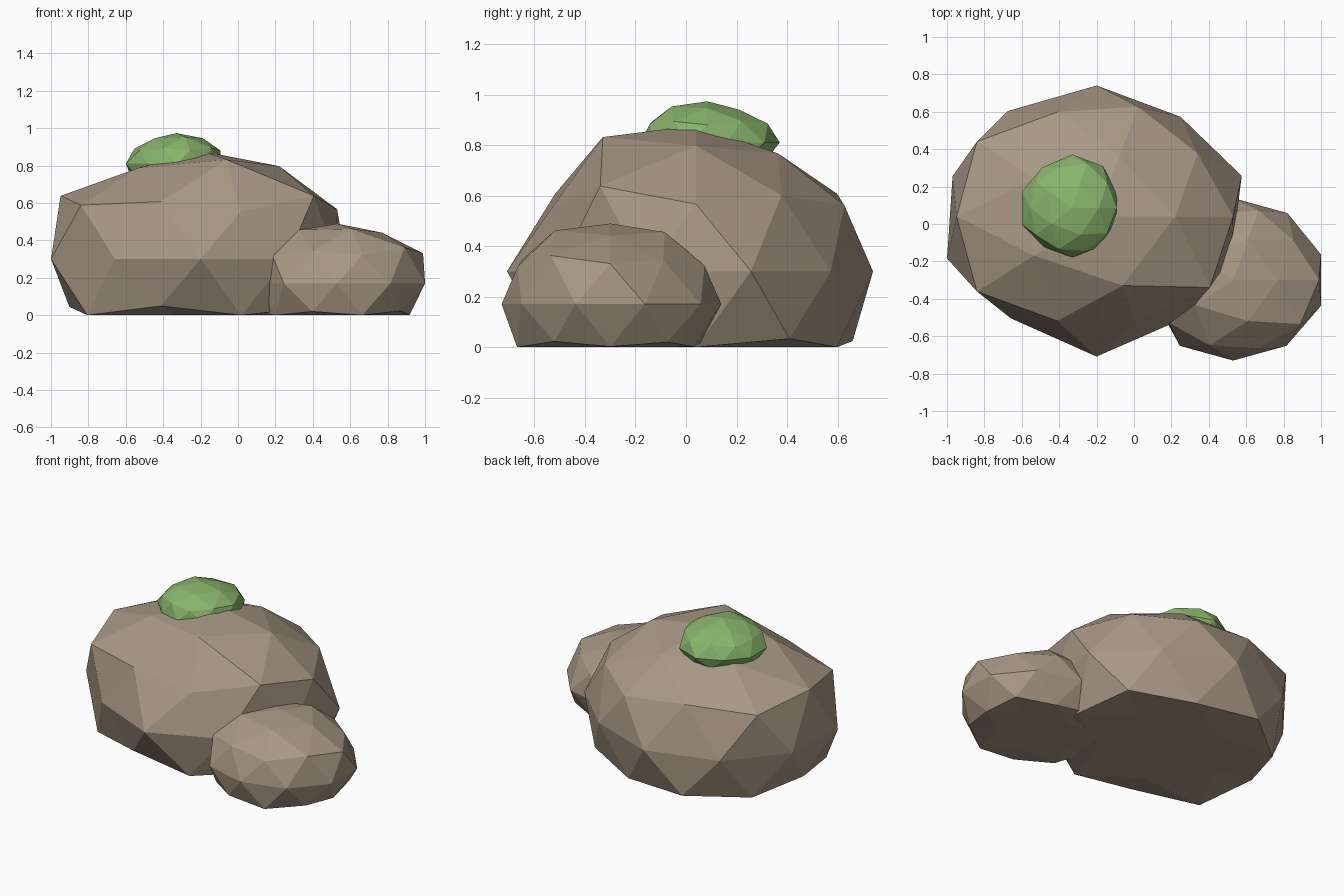
import bpy, bmesh, math

# Rings of a 42-vertex icosphere: (unit height, first angle, angle step)
RINGS = [(0.851, 0, 72), (0.526, 36, 72), (0.447, 0, 72),
         (0.0, 18, 36), (-0.447, 36, 72), (-0.526, 0, 72)]


def material(name, rgb):
    m = bpy.data.materials.new(name)
    m.diffuse_color = (*rgb, 1)
    return m


def lump(name, centre, size, top, radii, mat, floor=None):
    """Icosphere pushed in and out ring by ring, optionally flattened at the floor."""
    bm = bmesh.new()
    bmesh.ops.create_icosphere(bm, subdivisions=2, radius=1)
    for v in bm.verts:
        f = top if v.co.z > 0.95 else 1.0
        for (z, start, step), ring in zip(RINGS, radii):
            if abs(v.co.z - z) < 0.03:
                angle = math.degrees(math.atan2(v.co.y, v.co.x))
                f = ring[round((angle - start) / step) % len(ring)]
        v.co = [c + s * f * p for c, s, p in zip(centre, size, v.co)]
        if floor is not None:
            v.co.z = max(v.co.z, floor)
    mesh = bpy.data.meshes.new(name)
    bm.to_mesh(mesh)
    bm.free()
    mesh.materials.append(mat)
    obj = bpy.data.objects.new(name, mesh)
    bpy.context.collection.objects.link(obj)
    return obj


stone = material("stone", (0.39, 0.315, 0.235))
moss = material("moss", (0.25, 0.46, 0.15))

# Large boulder
lump("large_rock", (-0.2, 0.04, 0.3), (0.8, 0.69, 0.584), 0.99, [
    [1.0, 0.94, 0.96, 0.98, 1.07],
    [0.98, 1.0, 1.10, 1.0, 1.10],
    [1.02, 1.0, 1.105, 1.105, 0.97],
    [1.02, 0.955, 1.015, 1.01, 1.012, 1.051, 0.975, 1.085, 0.98, 0.95],
    [1.02, 1.056, 0.98, 0.96, 1.0],
    [1.0, 1.0, 1.03, 1.1, 1.04]], stone, floor=0)

# Small boulder leaning on its front right
lump("small_rock", (0.53, -0.3, 0.17), (0.48, 0.43, 0.336), 0.95, [
    [0.95, 1.0, 1.0, 1.0, 1.02],
    [0.98, 1.0, 1.0, 1.0, 1.09],
    [1.07, 1.02, 1.0, 1.0, 1.0],
    [1.03, 1.03, 1.02, 1.0, 0.9, 0.9, 1.01, 1.0, 1.01, 1.03],
    [1.0, 1.0, 1.0, 1.0, 0.98],
    [0.95, 0.95, 1.0, 1.0, 1.06]], stone, floor=0)

# Moss cushion on top
lump("moss_cushion", (-0.33, 0.085, 0.81), (0.27, 0.27, 0.16), 1.02, [
    [1.0, 0.95, 1.0, 1.0, 1.05],
    [1.0, 1.0, 0.97, 1.0, 1.0],
    [0.98, 1.04, 1.0, 1.0, 1.0],
    [0.93, 1.03, 1.06, 1.0, 1.05, 1.05, 0.95, 0.98, 0.95, 0.92],
    [1.0, 1.0, 1.0, 1.0, 1.0],
    [1.0, 1.0, 1.0, 1.0, 1.0]], moss)
